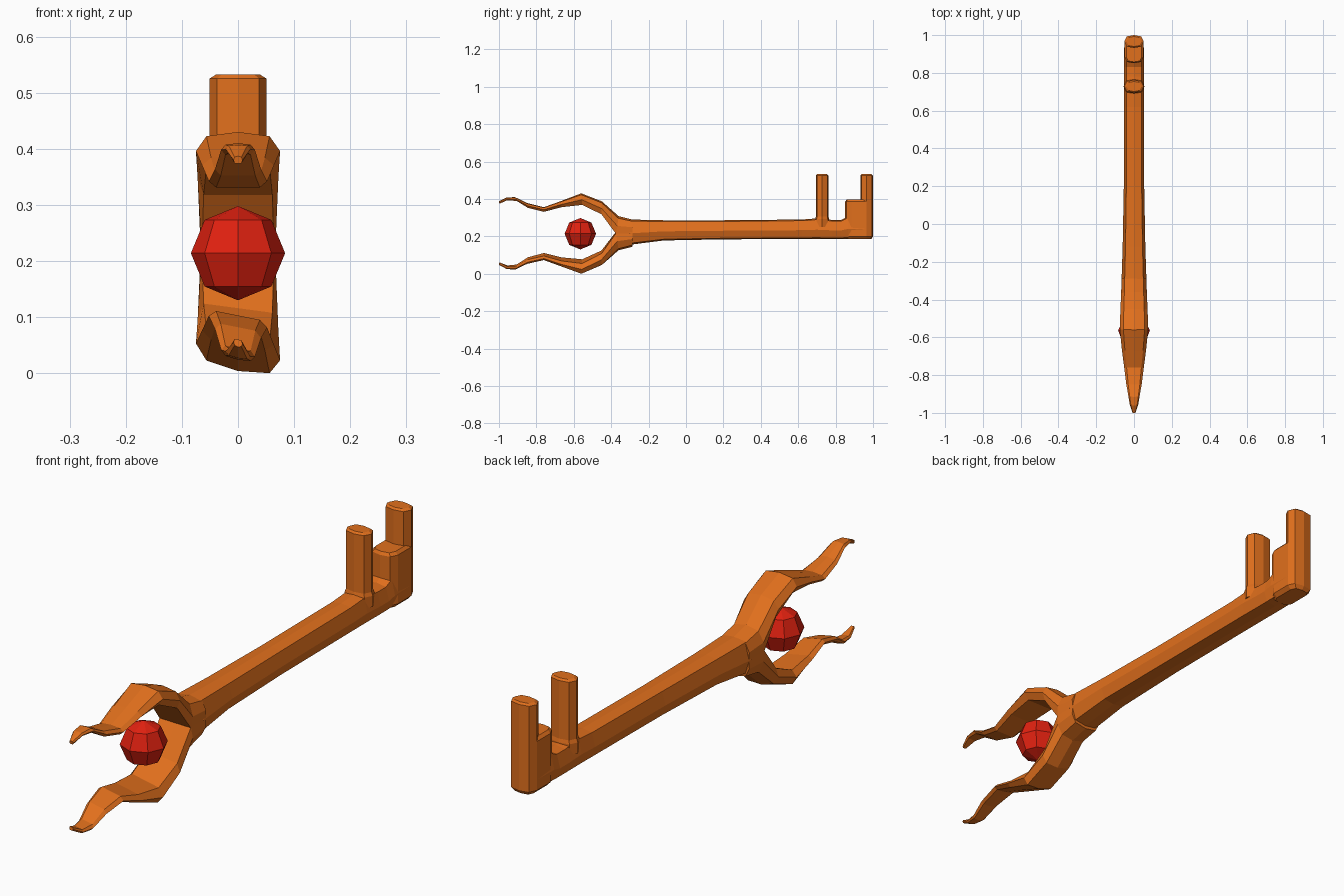
import bpy, bmesh

if "Cube" in bpy.data.objects:
    bpy.data.objects.remove(bpy.data.objects["Cube"])

def material(name, rgb):
    m = bpy.data.materials.new(name)
    m.diffuse_color = (*rgb, 1)
    m.use_nodes = True
    m.node_tree.nodes["Principled BSDF"].inputs["Base Color"].default_value = m.diffuse_color
    return m

ORANGE = material("orange", (0.75, 0.16, 0.012))
RED = material("red", (0.75, 0.015, 0.005))

def finish(bm, name, mat):
    bmesh.ops.recalc_face_normals(bm, faces=bm.faces)
    me = bpy.data.meshes.new(name)
    bm.to_mesh(me)
    bm.free()
    me.materials.append(mat)
    ob = bpy.data.objects.new(name, me)
    bpy.context.collection.objects.link(ob)
    return ob

def loft(name, rings, mat=ORANGE):
    bm = bmesh.new()
    vs = [[bm.verts.new(p) for p in r] for r in rings]
    n = len(vs[0])
    for a, b in zip(vs, vs[1:]):
        for i in range(n):
            j = (i + 1) % n
            bm.faces.new((a[i], a[j], b[j], b[i]))
    bm.faces.new(vs[0])
    bm.faces.new(vs[-1][::-1])
    return finish(bm, name, mat)

def section(w, outer, inner, k=0.75, top=0.88, bottom=0.0, tilt=0.0):
    """Eight-sided ring between an outer and an inner (y, z) point."""
    pts = [(0, 1), (0.75, top), (1, 0.45), (k, bottom), (0, 0),
           (-k, bottom), (-1, 0.45), (-0.75, top)]
    ring = []
    for x, t in pts:
        y = inner[0] + (outer[0] - inner[0]) * t
        z = inner[1] + (outer[1] - inner[1]) * t
        ring.append((x * w, y, z - tilt * x * w))
    return ring

def stadium(y0, y1, z, s=1.0, w=0.051, h=0.034):
    """Oval ring whose front half sits at y0 and back half at y1."""
    w, h = w * s, h * s
    front = [(-1, 0), (-0.74, -0.8), (0, -1), (0.74, -0.8), (1, 0)]
    return ([(x * w, y0 + y * h, z) for x, y in front] +
            [(-x * w, y1 - y * h, z) for x, y in front])

# Shaft: y, half width, top z, bottom z
shaft = [(-0.36, 0.062, 0.285, 0.15), (-0.30, 0.066, 0.29, 0.155),
         (-0.12, 0.06, 0.286, 0.178), (0.20, 0.054, 0.286, 0.184),
         (0.62, 0.053, 0.29, 0.186), (0.70, 0.053, 0.296, 0.186),
         (0.78, 0.053, 0.288, 0.186), (0.83, 0.053, 0.288, 0.186),
         (0.865, 0.053, 0.305, 0.186), (0.965, 0.051, 0.305, 0.186)]
shaft[0] = (-0.355, 0.05, 0.25, 0.185)
loft("shaft", [section(w, (y, a), (y, b), 0.75, 0.94, 0.06) for y, w, a, b in shaft])

# Fork arms: half width, outer (y, z), inner (y, z), inner width factor
CZ = 0.217
arm = [(0.066, (-0.285, 0.289), (-0.285, 0.215), 0.98),
       (0.068, (-0.36, 0.308), (-0.374, 0.213), 0.95),
       (0.072, (-0.45, 0.387), (-0.452, 0.318), 0.85),
       (0.075, (-0.56, 0.430), (-0.555, 0.368), 0.75),
       (0.064, (-0.67, 0.388), (-0.665, 0.356), 0.75),
       (0.052, (-0.76, 0.356), (-0.76, 0.331), 0.75),
       (0.041, (-0.85, 0.378), (-0.845, 0.352), 0.75),
       (0.030, (-0.915, 0.410), (-0.905, 0.389), 0.75),
       (0.022, (-0.96, 0.407), (-0.955, 0.393), 0.75),
       (0.008, (-1.0, 0.387), (-0.998, 0.374), 0.75)]
for name, sign, tilt in (("upper_arm", 1, 0.0), ("lower_arm", -1, 0.2)):
    rings = []
    for i, (w, o, n, k) in enumerate(arm):
        o, n = [(y, CZ + sign * (z - CZ)) for y, z in (o, n)]
        rings.append(section(w, o, n, k, tilt=tilt * min(1, i / 3)))
    loft(name, rings)

# Front post, slightly flared at the foot
loft("front_post", [stadium(0.728, 0.728, z, s) for z, s in
                    ((0.25, 1.1), (0.292, 1.1), (0.305, 1.0), (0.525, 1.0), (0.532, 0.78))])

# Rear block closing the end of the shaft
loft("rear_block", [stadium(0.885, 0.966, z, s) for z, s in
                    ((0.185, 0.72), (0.20, 1.0), (0.385, 1.0), (0.396, 0.8))])

# Rear post standing on the block
loft("rear_post", [stadium(0.966, 0.966, z, s) for z, s in
                   ((0.30, 1.0), (0.525, 1.0), (0.532, 0.78))])

# Ball held between the arms
bpy.ops.mesh.primitive_uv_sphere_add(segments=8, ring_count=4, radius=0.084,
                                     location=(0, -0.565, 0.214))
ball = bpy.context.object
ball.name = "ball"
ball.data.materials.append(RED)
